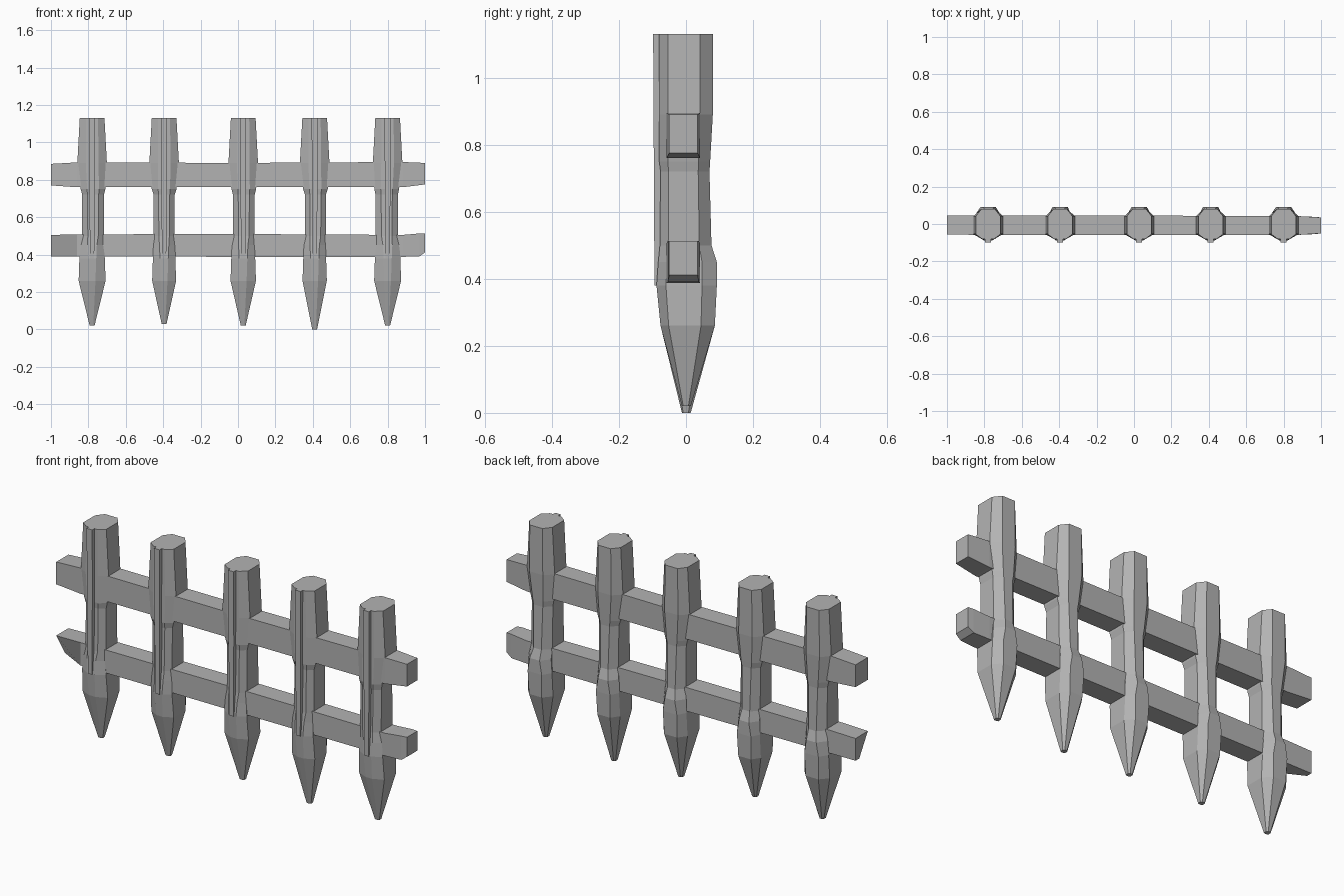
import bpy
import bmesh

cube = bpy.data.objects.get("Cube")
if cube:
    bpy.data.objects.remove(cube)

grey = bpy.data.materials.new("weathered_grey")
grey.use_nodes = True
colour = (0.45, 0.45, 0.45, 1)
grey.diffuse_color = colour
grey.node_tree.nodes["Principled BSDF"].inputs["Base Color"].default_value = colour


def loft(name, rings):
    """Skin a list of equal-length vertex rings and cap both ends."""
    bm = bmesh.new()
    loops = [[bm.verts.new(p) for p in ring] for ring in rings]
    n = len(loops[0])
    for a, b in zip(loops, loops[1:]):
        for i in range(n):
            j = (i + 1) % n
            bm.faces.new((a[i], a[j], b[j], b[i]))
    bm.faces.new(loops[0])
    bm.faces.new(loops[-1])
    bmesh.ops.recalc_face_normals(bm, faces=bm.faces)
    mesh = bpy.data.meshes.new(name)
    bm.to_mesh(mesh)
    bm.free()
    mesh.materials.append(grey)
    obj = bpy.data.objects.new(name, mesh)
    bpy.context.collection.objects.link(obj)
    return obj


def octagon(x, z, w, front, back, flat_front, flat_back, shift=0):
    """Stake section: wide side flats with chamfers to front and back."""
    side_front, side_back = front * 0.68, back * 0.52
    half = [(flat_front, front), (w, side_front), (w, side_back), (flat_back, back)]
    outline = half + [(-px, py) for px, py in reversed(half)]
    return [(x + shift + px, py, z) for px, py in outline]


# Stakes: centre, tip height, waist half-width, belly half-width, waist shift
stakes = [
    (-0.78, 0.02, 0.058, 0.072, 0.005),
    (-0.395, 0.03, 0.056, 0.064, 0.0),
    (0.028, 0.02, 0.058, 0.068, 0.003),
    (0.41, 0.0, 0.056, 0.065, 0.004),
    (0.80, 0.02, 0.060, 0.072, -0.005),
]
for i, (x, tip, waist, belly, shift) in enumerate(stakes, 1):
    loft(f"stake_{i}", [
        octagon(x, 1.13, 0.066, -0.08, 0.08, 0.032, 0.036),
        octagon(x, 0.89, 0.079, -0.08, 0.08, 0.034, 0.038),
        octagon(x, 0.75, 0.066, -0.08, 0.072, 0.032, 0.030, shift),
        octagon(x, 0.72, waist, -0.076, 0.070, 0.030, 0.026, shift),
        octagon(x, 0.50, waist, -0.078, 0.076, 0.028, 0.022, shift),
        octagon(x, 0.45, waist + 0.003, -0.083, 0.092, 0.025, 0.028),
        octagon(x, 0.38, belly - 0.004, -0.088, 0.092, 0.022, 0.040),
        octagon(x, 0.26, belly, -0.076, 0.086, 0.018, 0.036),
        octagon(x, tip, 0.013, -0.012, 0.014, 0.006, 0.006),
    ])

    # Raised splinter running down the front of each stake
    strip = []
    for z, front, w in ((1.13, -0.098, 0.016), (0.75, -0.096, 0.015), (0.38, -0.094, 0.011)):
        strip.append([(x - w, front, z), (x + w, front, z),
                      (x + w, -0.07, z), (x - w, -0.07, z)])
    loft(f"front_splinter_{i}", strip)


def section(x, low, high, front, back):
    return [(x, front, low), (x, back, low), (x, back, high), (x, front, high)]


# Rails, with slightly tapered ends
loft("upper_rail", [
    section(-1.0, 0.77, 0.885, -0.055, 0.045),
    section(-0.86, 0.76, 0.893, -0.058, 0.045),
    section(0.0, 0.76, 0.89, -0.058, 0.045),
    section(0.88, 0.76, 0.895, -0.058, 0.042),
    section(1.0, 0.775, 0.89, -0.05, 0.035),
])
lower_end = section(-1.0, 0.39, 0.505, -0.055, 0.045)
lower_end[0] = (-1.0, 0.015, 0.39)  # broken front corner
loft("lower_rail", [
    lower_end,
    section(-0.86, 0.39, 0.508, -0.058, 0.045),
    section(0.0, 0.388, 0.51, -0.058, 0.045),
    section(0.88, 0.388, 0.505, -0.058, 0.042),
    section(0.97, 0.39, 0.513, -0.054, 0.038),
    section(1.0, 0.412, 0.513, -0.05, 0.035),
])
